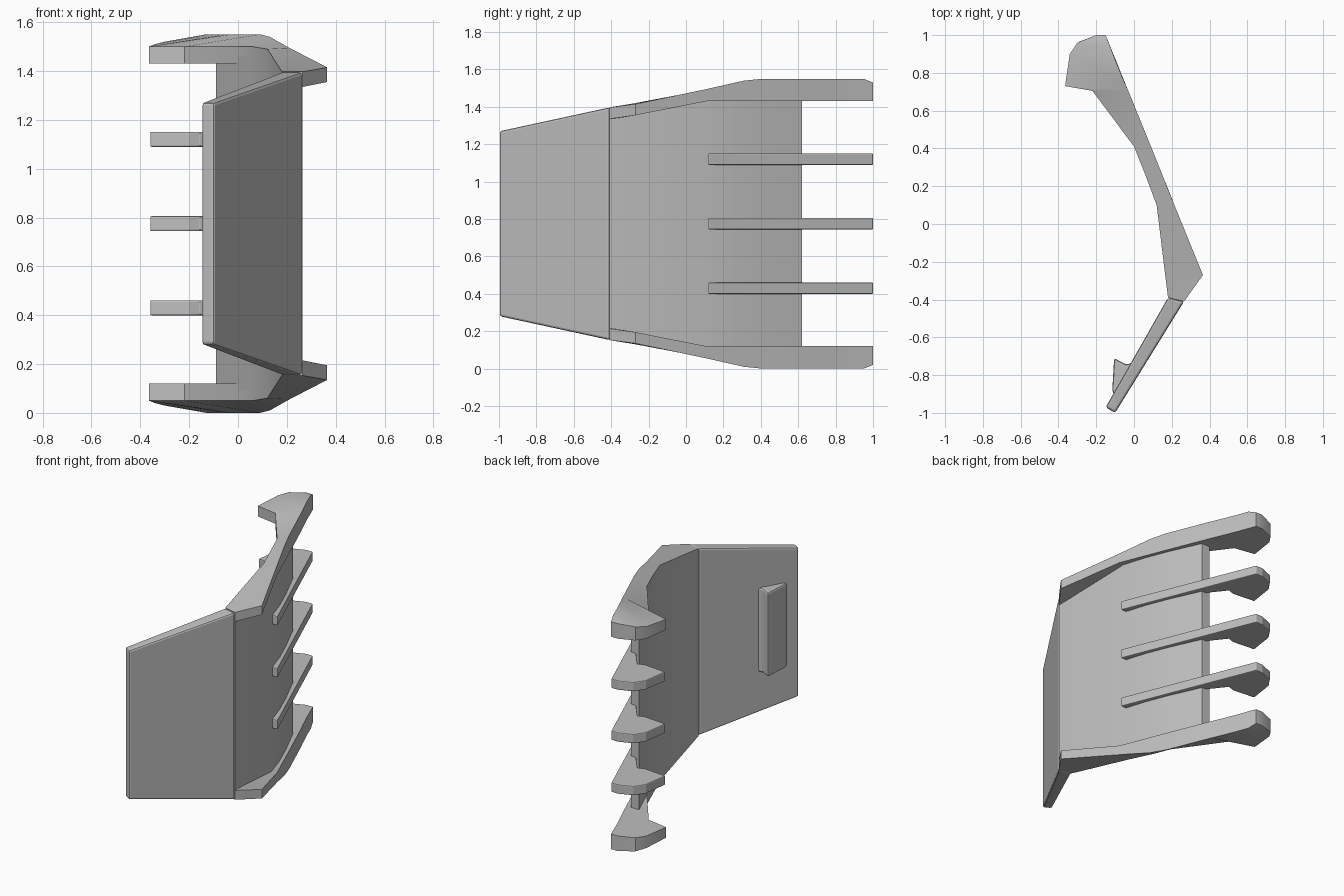
import bpy, bmesh

if "Cube" in bpy.data.objects:
    bpy.data.objects.remove(bpy.data.objects["Cube"])

MID = 0.775  # height of the symmetry plane

grey = bpy.data.materials.new("plain_grey")
grey.diffuse_color = (0.52, 0.52, 0.52, 1)
grey.use_nodes = True
grey.node_tree.nodes["Principled BSDF"].inputs["Base Color"].default_value = grey.diffuse_color


def finish(name, bm, bevel=0.0, smooth=False):
    bmesh.ops.recalc_face_normals(bm, faces=bm.faces)
    me = bpy.data.meshes.new(name)
    bm.to_mesh(me)
    bm.free()
    me.materials.append(grey)
    ob = bpy.data.objects.new(name, me)
    bpy.context.collection.objects.link(ob)
    if bevel:
        mod = ob.modifiers.new("bevel", 'BEVEL')
        mod.width, mod.segments, mod.limit_method = bevel, 2, 'ANGLE'
        mod.angle_limit = 0.6
    if smooth:
        bpy.ops.object.select_all(action='DESELECT')
        ob.select_set(True)
        bpy.context.view_layer.objects.active = ob
        bpy.ops.object.shade_smooth_by_angle(angle=0.45)
    return ob


def loft(name, rings, bevel=0.0, smooth=False):
    """Skin a row of four-cornered sections and close both ends."""
    bm = bmesh.new()
    rows = [[bm.verts.new(p) for p in r] for r in rings]
    for a, b in zip(rows, rows[1:]):
        for i in range(4):
            j = (i + 1) % 4
            bm.faces.new((a[i], a[j], b[j], b[i]))
    bm.faces.new(rows[0])
    bm.faces.new(rows[-1])
    return finish(name, bm, bevel, smooth)


def wall(name, stations, bevel=0.0, smooth=False):
    """Upright plate symmetric in height: outer xy, inner xy, top height."""
    rings = []
    for (ox, oy), (ix, iy), top in stations:
        low = 2 * MID - top
        rings.append([(ox, oy, low), (ox, oy, top), (ix, iy, top), (ix, iy, low)])
    return loft(name, rings, bevel, smooth)


def prism(name, outline, z0, z1, bevel=0.0):
    bm = bmesh.new()
    face = bm.faces.new([bm.verts.new((x, y, z0)) for x, y in outline])
    up = bmesh.ops.extrude_face_region(bm, geom=[face])
    verts = [v for v in up["geom"] if isinstance(v, bmesh.types.BMVert)]
    bmesh.ops.translate(bm, verts=verts, vec=(0, 0, z1 - z0))
    return finish(name, bm, bevel)


# tapered front plate
wall("front_plate", [
    ((-0.10, -1.0), (-0.15, -0.97), 1.27),
    ((0.265, -0.41), (0.18, -0.39), 1.397),
], bevel=0.012)

# gently curved main plate
wall("main_plate", [
    ((0.265, -0.41), (0.18, -0.39), 1.37),
    ((0.245, -0.27), (0.165, -0.27), 1.385),
    ((0.175, 0.10), (0.12, 0.10), 1.46),
    ((0.125, 0.26), (0.06, 0.26), 1.46),
    ((0.065, 0.41), (0.0, 0.41), 1.46),
    ((-0.03, 0.62), (-0.09, 0.62), 1.46),
], smooth=True)

# hooked flange: outer xy, inner xy, underside, outer top, inner top
FLANGE = [
    ((0.265, -0.41), (0.18, -0.39), 1.335, 1.397, 1.397),
    ((0.365, -0.27), (0.165, -0.27), 1.355, 1.415, 1.42),
    ((0.21, 0.11), (0.12, 0.10), 1.43, 1.495, 1.49),
    ((0.13, 0.31), (0.06, 0.26), 1.43, 1.54, 1.50),
    ((0.09, 0.41), (0.0, 0.41), 1.43, 1.55, 1.50),
    ((-0.03, 0.705), (-0.22, 0.705), 1.43, 1.55, 1.50),
    ((-0.05, 0.75), (-0.365, 0.73), 1.43, 1.55, 1.50),
    ((-0.10, 0.87), (-0.34, 0.90), 1.43, 1.55, 1.51),
    ((-0.13, 0.95), (-0.30, 0.96), 1.43, 1.55, 1.52),
    ((-0.15, 1.0), (-0.20, 1.0), 1.43, 1.53, 1.53),
]
for name, flip in (("top_flange", False), ("bottom_flange", True)):
    rings = []
    for o, i, zb, zo, zi in FLANGE:
        ring = [(*o, zb), (*o, zo), (*i, zi), (*i, zb)]
        rings.append([(x, y, 2 * MID - z) if flip else (x, y, z) for x, y, z in ring])
    loft(name, rings, smooth=True)

# three hooked ribs
RIB = [(0.207, 0.12), (-0.15, 1.0), (-0.20, 1.0), (-0.29, 0.965), (-0.335, 0.90),
       (-0.36, 0.73), (-0.20, 0.715), (-0.155, 0.73), (-0.06, 0.61), (0.09, 0.29),
       (0.15, 0.12)]
for k, z in enumerate((-0.345, 0.0, 0.345)):
    prism(f"rib_{k + 1}", RIB, MID + z - 0.031, MID + z + 0.031, bevel=0.006)

# catch on the inside of the front plate
prism("catch", [(-0.105, -0.71), (-0.04, -0.745), (0.0, -0.73), (-0.02, -0.80),
                (-0.10, -0.92), (-0.115, -0.88)], MID - 0.28, MID + 0.28, bevel=0.012)
